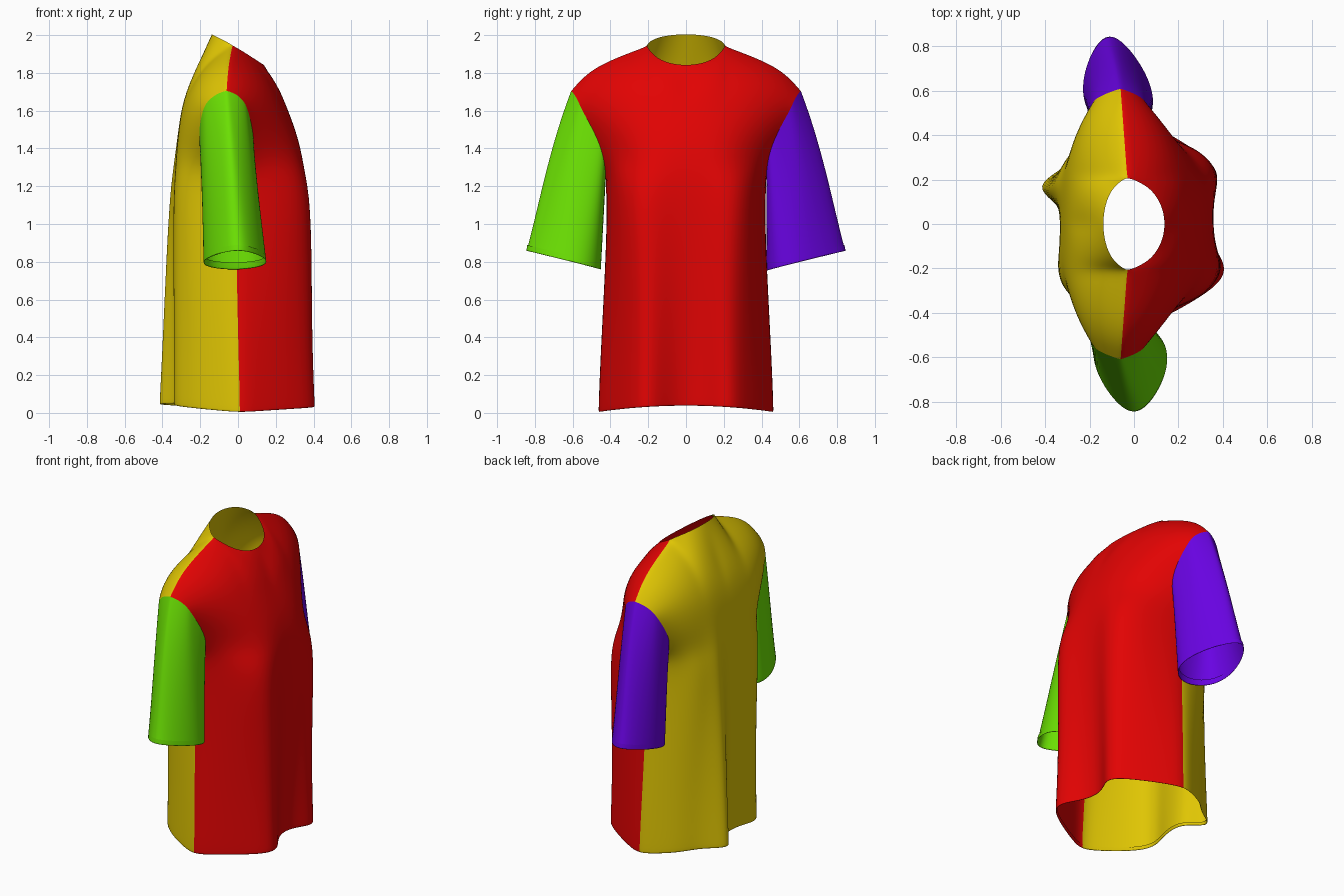
import bpy, bmesh
from math import sin, cos, pi, exp
from mathutils import Vector

cube = bpy.data.objects.get("Cube")
if cube:
    bpy.data.objects.remove(cube)


def material(name, rgb):
    m = bpy.data.materials.new(name)
    m.use_nodes = True
    m.diffuse_color = (*rgb, 1)
    m.node_tree.nodes["Principled BSDF"].inputs["Base Color"].default_value = (*rgb, 1)
    return m


red = material("red cloth", (.76, .001, .001))
yellow = material("yellow cloth", (.74, .56, .001))
green = material("green cloth", (.15, .76, .001))
purple = material("purple cloth", (.14, .001, .76))

COLS = 12      # columns from the centre line to the side seam
PIT = 5        # row where the side seam ends and the armhole starts

# Row: centre z, centre x, edge z, edge y, edge x, fullness. Hem turn-up first.
FRONT = [(.06, .30, .03, .47, .01, 4), (.02, .31, -.018, .476, .01, 4),
         (.10, .312, .07, .475, .01, 4),
         (.40, .325, .40, .46, 0, 4), (.80, .348, .80, .438, -.01, 5),
         (1.17, .36, 1.2, .425, -.02, 7), (1.32, .345, 1.32, .425, .08, 3),
         (1.46, .318, 1.46, .468, .088, 2.6), (1.63, .255, 1.6, .55, .055, 2.6)]
BACK = [(.07, -.30, .03, .47, .01, 4), (.035, -.31, -.018, .476, .01, 4),
        (.11, -.312, .07, .475, .01, 4),
        (.40, -.32, .40, .46, 0, 4), (.80, -.33, .80, .438, -.01, 5),
        (1.17, -.335, 1.2, .425, -.02, 7), (1.32, -.33, 1.32, .425, -.18, 3.5),
        (1.46, -.32, 1.46, .468, -.215, 3.5), (1.63, -.298, 1.6, .55, -.19, 3.5)]
# Cloth folds: y position, depth, width
FRONT_FOLDS = [(-.23, .12, .1), (.24, .09, .085)]
BACK_FOLDS = [(.17, -.125, .055), (-.25, -.05, .09)]


def row_point(row, u):
    zc, xc, ze, ye, xe, full = row
    a = abs(u)
    return Vector((xc + (xe - xc) * a ** full, u * ye, zc + (ze - zc) * a * a))


def top_point(front, u):
    """Neckline arc, then the shoulder seam."""
    a, s = abs(u), 1 if u >= 0 else -1
    if a <= .4:
        t = a / .4 * pi / 2
        x, z = (.17, -.11) if front else (-.11, .055)
        return Vector((-.03 + x * cos(t), s * .2 * sin(t), 1.95 + z * cos(t)))
    t = (a - .4) / .6
    return Vector((-.03 - .03 * t, s * (.2 + .41 * t), 1.95 - .16 * t - .085 * t ** 5))


def panel_rows(front):
    table, folds = (FRONT, FRONT_FOLDS) if front else (BACK, BACK_FOLDS)
    us = [i / COLS for i in range(-COLS, COLS + 1)]
    rows = []
    for row in table:
        pts = [row_point(row, u) for u in us]
        for p, u in zip(pts, us):
            fade = max(0, 1 - p.z / 1.5) * (1 - u ** 4)
            p.x += fade * sum(d * exp(-((p.y - y) / w) ** 2 / 2) for y, d, w in folds)
        rows.append(pts)
    top = [top_point(front, u) for u in us]
    # Rounded yoke between chest and shoulder seam, fullest beside the neck
    low = rows[-1]
    bulge = Vector((.035 if front else -.035, 0, .033))
    for t in (.33, .66, .9):
        rows.append([a.lerp(b, t) + bulge * (t * (1 - t) * 4 * sin(2.6 * abs(u)))
                     for a, b, u in zip(low, top, us)])
    rows.append(top)
    return rows


def add_grid(bm, rows, slot=0, closed=False, flip=False):
    grid = [[bm.verts.new(p) for p in r] for r in rows]
    n = len(rows[0])
    for a, b in zip(grid, grid[1:]):
        for i in range(n if closed else n - 1):
            j = (i + 1) % n
            quad = [a[i], a[j], b[j], b[i]]
            f = bm.faces.new(quad[::-1] if flip else quad)
            f.material_index = slot
            f.smooth = True


def finish(bm, name, mats):
    bmesh.ops.remove_doubles(bm, verts=bm.verts, dist=.0005)
    mesh = bpy.data.meshes.new(name)
    bm.to_mesh(mesh)
    bm.free()
    for m in mats:
        mesh.materials.append(m)
    ob = bpy.data.objects.new(name, mesh)
    bpy.context.collection.objects.link(ob)
    sub = ob.modifiers.new("smooth cloth", 'SUBSURF')
    sub.levels = sub.render_levels = 2


# Body: front and back panels joined at the side and shoulder seams
front_rows, back_rows = panel_rows(True), panel_rows(False)
bm = bmesh.new()
add_grid(bm, front_rows, 0)
add_grid(bm, back_rows, 1, flip=True)
finish(bm, "shirt_body", [red, yellow])


# Sleeves: loft from the armhole to a slanted cuff that narrows outwards
def sleeve(name, mat, side, cuff_x, cuff_y, width, lean):
    col = -1 if side > 0 else 0
    front = [r[col] for r in front_rows[PIT:]]
    back = [r[col] for r in back_rows[PIT:]]
    hole = front[::-1] + back[1:-1]
    n = len(hole)

    def cuff(scale, lift):
        ring = []
        for i in range(n):
            a = 2 * pi * i / n
            y = cuff_y + (.855 - cuff_y) * scale * cos(a)
            x = cuff_x + lean * cos(a) + width * scale * sin(a) * (1 - .35 * cos(a))
            ring.append(Vector((x, side * y, .76 + (y - .43) * .24 + lift)))
        return ring

    end = cuff(1, -.02)
    rows = [hole]
    for t in (.08, .25, .5, .75, .93, 1):
        # A little fullness below the shoulder
        puff = .015 * sin(pi * t) * (1 - t)
        rows.append([a.lerp(b, t) + Vector((0, side * puff * (1 + cos(2 * pi * i / n)), 0))
                     for i, (a, b) in enumerate(zip(hole, end))])
    rows.append(cuff(.96, .03))
    bm = bmesh.new()
    add_grid(bm, rows, closed=True, flip=side < 0)
    finish(bm, name, [mat])


sleeve("right_sleeve", green, -1, -.012, .65, .165, .012)
sleeve("left_sleeve", purple, 1, -.08, .637, .155, -.03)
